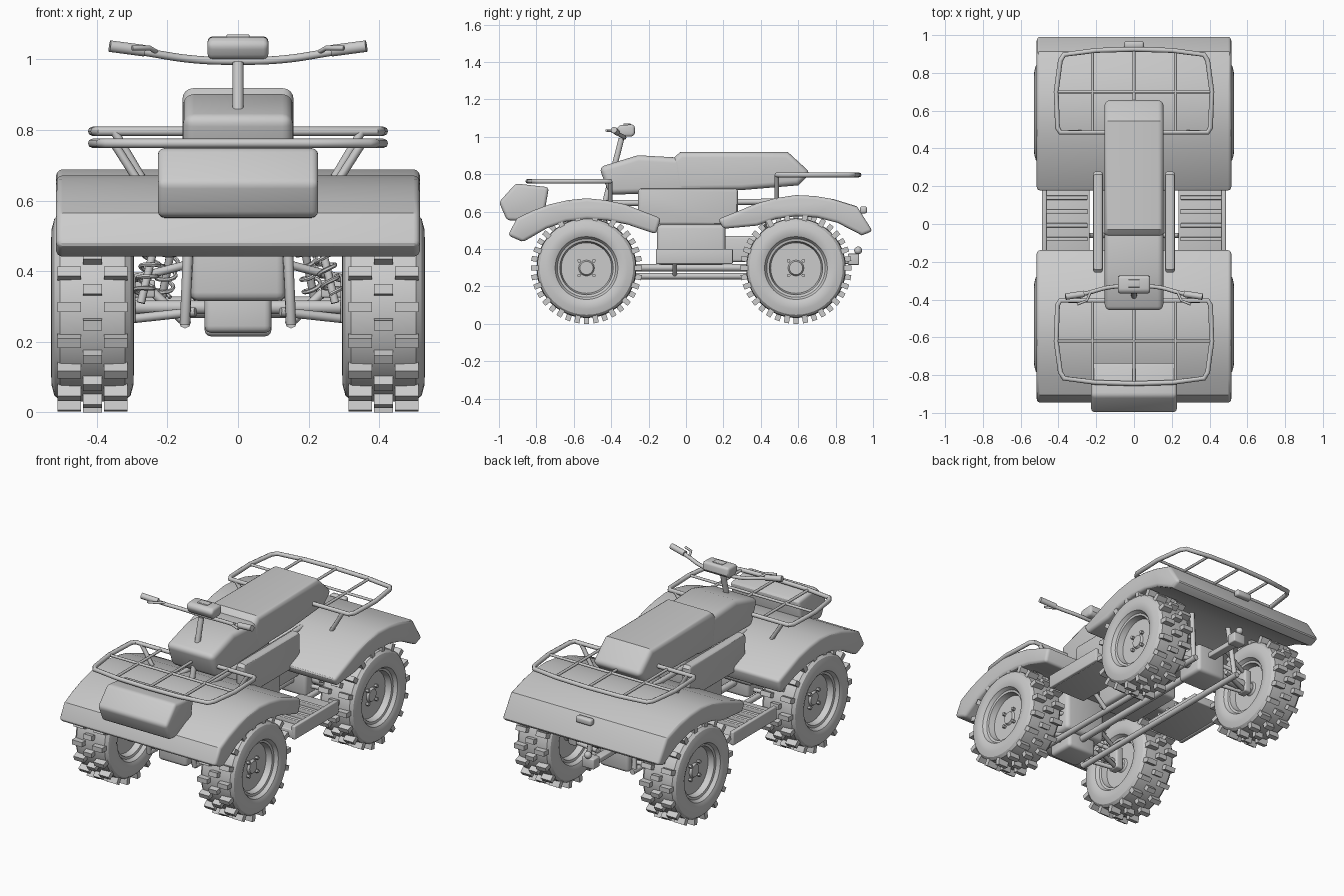
import bpy, bmesh, math
from mathutils import Matrix, Vector

if "Cube" in bpy.data.objects:
    bpy.data.objects.remove(bpy.data.objects["Cube"])

grey = bpy.data.materials.new("light_grey")
grey.diffuse_color = (0.6, 0.6, 0.6, 1)
grey.use_nodes = True
grey.node_tree.nodes["Principled BSDF"].inputs["Base Color"].default_value = grey.diffuse_color


def finish(ob, bevel=0, segs=3, angle=35):
    """Material, optional bevel and smooth shading."""
    ob.data.materials.clear()
    ob.data.materials.append(grey)
    bpy.ops.object.select_all(action='DESELECT')
    ob.select_set(True)
    bpy.context.view_layer.objects.active = ob
    if bevel:
        m = ob.modifiers.new("bevel", 'BEVEL')
        m.width, m.segments = bevel, segs
        m.limit_method, m.angle_limit = 'ANGLE', math.radians(50)
        bpy.ops.object.modifier_apply(modifier=m.name)
    bpy.ops.object.shade_smooth_by_angle(angle=math.radians(angle))
    return ob


def from_bmesh(name, bm, **kw):
    bmesh.ops.recalc_face_normals(bm, faces=bm.faces)
    me = bpy.data.meshes.new(name)
    bm.to_mesh(me)
    bm.free()
    ob = bpy.data.objects.new(name, me)
    bpy.context.collection.objects.link(ob)
    return finish(ob, **kw)


def plate(name, x0, x1, yz, bevel=0.015, segs=3, angle=30):
    """Side profile (y, z) extruded from x0 to x1."""
    bm = bmesh.new()
    f = bm.faces.new([bm.verts.new((x0, y, z)) for y, z in yz])
    r = bmesh.ops.extrude_face_region(bm, geom=[f])
    bmesh.ops.translate(bm, vec=(x1 - x0, 0, 0),
                        verts=[v for v in r['geom'] if isinstance(v, bmesh.types.BMVert)])
    return from_bmesh(name, bm, bevel=bevel, segs=segs, angle=angle)


def box(name, x, y, z, bevel=0.01):
    """Box from (min, max) ranges."""
    return plate(name, x[0], x[1], [(y[0], z[0]), (y[1], z[0]), (y[1], z[1]), (y[0], z[1])], bevel)


def tube(name, pts, r, cyclic=False, smooth=False, res=2):
    cu = bpy.data.curves.new(name, 'CURVE')
    cu.dimensions = '3D'
    cu.bevel_depth, cu.bevel_resolution, cu.use_fill_caps = r, res, True
    if smooth:
        cu.resolution_u = 6
        sp = cu.splines.new('BEZIER')
        sp.bezier_points.add(len(pts) - 1)
        for b, p in zip(sp.bezier_points, pts):
            b.co = p
            b.handle_left_type = b.handle_right_type = 'AUTO'
    else:
        sp = cu.splines.new('POLY')
        sp.points.add(len(pts) - 1)
        for q, p in zip(sp.points, pts):
            q.co = (*p, 1)
    sp.use_cyclic_u = cyclic
    ob = bpy.data.objects.new(name, cu)
    bpy.context.collection.objects.link(ob)
    bpy.ops.object.select_all(action='DESELECT')
    ob.select_set(True)
    bpy.context.view_layer.objects.active = ob
    bpy.ops.object.convert(target='MESH')
    return finish(bpy.context.object, angle=50)


# ---- wheels: lathed tyre and rim, tread blocks, wheel nuts
SECTION = [(.062, 0), (.062, .035), (.05, .042), (.05, .135), (.085, .143), (.088, .156),
           (.108, .168), (.117, .19), (.116, .22), (.108, .25), (.092, .264), (.05, .267)]


def wheel(name, side, y):
    c = Matrix.Translation((side * .412, y, .298))
    bm = bmesh.new()
    prof = SECTION + [(-u, r) for u, r in reversed(SECTION)]
    vs = [bm.verts.new((u, 0, r)) for u, r in prof]
    es = [bm.edges.new(p) for p in zip(vs, vs[1:])]
    bmesh.ops.spin(bm, geom=vs + es, axis=(1, 0, 0), cent=(0, 0, 0), steps=48, angle=2 * math.pi)
    bmesh.ops.remove_doubles(bm, verts=bm.verts, dist=1e-4)
    bm.transform(c)
    from_bmesh(name + "_tyre_and_rim", bm, angle=30)
    bm = bmesh.new()
    for i in range(36):
        blocks = [(0, .054)] if i % 2 else [(-.066, .066), (.066, .066)]
        for u, w in blocks:
            m = (c @ Matrix.Rotation(math.radians(10 * i), 4, 'X')
                 @ Matrix.Translation((u, .27, 0)) @ Matrix.Diagonal((w, .056, .028, 1)))
            bmesh.ops.create_cube(bm, size=1, matrix=m)
    from_bmesh(name + "_tread_blocks", bm)
    bm = bmesh.new()
    for i in range(4):
        a = math.radians(45 + 90 * i)
        m = (c @ Matrix.Translation((side * .055, .056 * math.cos(a), .056 * math.sin(a)))
             @ Matrix.Rotation(math.pi / 2, 4, 'Y'))
        bmesh.ops.create_cone(bm, segments=6, radius1=.01, radius2=.01, depth=.025,
                              cap_ends=True, matrix=m)
    from_bmesh(name + "_nuts", bm)


FY, RY = -.532, .588
for s, side in ((1, "right"), (-1, "left")):
    wheel("front_" + side + "_wheel", s, FY)
    wheel("rear_" + side + "_wheel", s, RY)

# ---- fenders and body
plate("front_fender", -.515, .515,
      [(-.952, .473), (-.904, .564), (-.82, .605), (-.727, .639), (-.63, .661), (-.53, .671),
       (-.43, .661), (-.326, .639), (-.134, .564), (-.16, .479), (-.31, .53), (-.42, .552),
       (-.53, .559), (-.64, .546), (-.743, .511), (-.872, .437)], .018)
plate("rear_fender", -.515, .515,
      [(.171, .559), (.38, .644), (.48, .672), (.588, .688), (.69, .683), (.79, .666),
       (.914, .628), (.998, .495), (.94, .473), (.81, .54), (.7, .568), (.588, .575),
       (.48, .56), (.38, .525), (.2, .508)], .018)
plate("front_case", -.227, .227, [(-1, .65), (-.91, .75), (-.733, .73), (-.765, .545),
                                  (-.957, .553)], .018)
plate("fuel_tank", -.155, .155, [(-.465, .837), (-.257, .901), (-.064, .89), (.1, .88),
                                 (.1, .705), (-.41, .69)], .03, 4)
plate("seat", -.157, .157, [(-.075, .88), (-.03, .918), (.545, .918), (.668, .805), (.6, .74),
                            (.3, .715), (-.05, .71)], .03, 4)
box("tail_light", (-.052, .052), (.93, .968), (.59, .628), .012)

# ---- engine and drivetrain
box("engine", (-.135, .135), (-.155, .21), (.315, .53), .02)
box("engine_top", (-.1, .1), (-.12, .16), (.52, .72), .02)
box("front_cowl", (-.135, .135), (-.66, -.42), (.315, .57), .025)
box("front_differential", (-.095, .095), (-.62, -.45), (.225, .36), .02)
box("rear_differential", (-.095, .095), (.5, .68), (.215, .39), .02)
box("swing_arm", (-.05, .05), (.2, .52), (.33, .47), .015)
tube("front_axle", [(-.37, FY, .298), (.37, FY, .298)], .02, res=3)
tube("rear_axle", [(-.37, RY, .298), (.37, RY, .298)], .032, res=3)
tube("drive_shaft", [(0, -.5, .3), (0, .55, .3)], .02)

# ---- tow hitch
box("hitch_bar", (-.025, .025), (.66, .88), (.32, .35), .005)
box("hitch_plate", (-.04, .04), (.865, .925), (.315, .375), .006)
bm = bmesh.new()
bmesh.ops.create_uvsphere(bm, u_segments=16, v_segments=10, radius=.021,
                          matrix=Matrix.Translation((0, .92, .392)))
from_bmesh("hitch_ball", bm)


def spring(name, a, b):
    """Coil spring with a damper rod between two points."""
    a, b = Vector(a), Vector(b)
    q = (b - a).to_track_quat('Z', 'Y')
    n = 72
    pts = [a.lerp(b, .1 + .8 * i / n) + q @ Vector((.026 * math.cos(i * math.pi / 6),
           .026 * math.sin(i * math.pi / 6), 0)) for i in range(n + 1)]
    tube(name + "_coil", pts, .006, res=1)
    tube(name + "_damper", [a, b], .012)


for s, side in ((1, "right"), (-1, "left")):
    # side panels and footboards
    plate(side + "_side_panel", s * .164, s * .217,
          [(-.257, .71), (-.24, .727), (.262, .727), (.278, .71), (.278, .6), (.2, .53),
           (-.16, .53), (-.257, .6)], .015)
    box(side + "_footboard", sorted((s * .235, s * .485)), (-.16, .25), (.325, .375), .006)
    box(side + "_footboard_edge", sorted((s * .462, s * .487)), (-.16, .25), (.32, .4), .006)
    for i in range(4):
        y = -.08 + .073 * i
        box(side + "_foot_slat", sorted((s * .245, s * .465)), (y - .011, y + .011), (.36, .396), .004)
    tube(side + "_footboard_post", [(s * .24, -.06, .34), (s * .15, -.06, .255)], .013)
    # frame tubes
    tube(side + "_lower_rail", [(s * .15, -.62, .255), (s * .15, .72, .255)], .017)
    tube(side + "_front_upright", [(s * .15, -.62, .25), (s * .142, -.66, .44), (s * .13, -.62, .6)], .015)
    tube(side + "_rear_upright", [(s * .15, .7, .255), (s * .13, .66, .6)], .015)
    tube(side + "_upper_rail", [(s * .1, -.5, .645), (s * .1, .7, .655)], .016)
    # suspension
    for y, end in ((FY, "front"), (RY, "rear")):
        for d in (-.07, .07):
            tube(f"{end}_{side}_lower_arm", [(s * .33, y, .262), (s * .12, y + d, .285)], .013)
            tube(f"{end}_{side}_upper_arm", [(s * .33, y, .37), (s * .12, y + d, .425)], .012)
        box(f"{end}_{side}_hub_carrier", sorted((s * .29, s * .34)), (y - .035, y + .035), (.25, .39), .01)
    spring("front_" + side + "_shock", (s * .275, FY - .05, .31), (s * .215, FY - .03, .56))
    spring("rear_" + side + "_shock", (s * .22, RY - .06, .3), (s * .17, RY - .16, .56))
    # grips and brake levers
    tube(side + "_grip", [(s * .363, -.385, 1.037), (s * .265, -.37, 1.024)], .017, res=3)
    tube(side + "_lever", [(s * .23, -.36, 1.02), (s * .25, -.405, 1.032), (s * .3, -.425, 1.032)], .007)
    # rack supports
    tube(side + "_front_rack_post", [(s * .35, -.405, .76), (s * .27, -.405, .635)], .012)
    tube(side + "_rear_rack_post", [(s * .35, .485, .795), (s * .27, .485, .66)], .012)


# ---- luggage racks
def rack(name, y0, d, z):
    half = [(.39, 0), (.405, .025), (.412, .215), (.39, .38), (.37, .412), (.2, .434)]
    loop = half + [(0, .44)] + [(-x, y) for x, y in reversed(half)]
    tube(name + "_frame", [(x, y0 + d * y, z) for x, y in loop], .013, cyclic=True)
    for x, e in ((-.22, .431), (0, .44), (.22, .431)):
        tube(name + "_long_bar", [(x, y0, z), (x, y0 + d * e, z)], .008)
    tube(name + "_cross_bar", [(-.41, y0 + d * .215, z), (.41, y0 + d * .215, z)], .008)


rack("front_rack", -.405, -1, .762)
rack("rear_rack", .485, 1, .796)

# ---- steering
tube("steering_stem", [(0, -.43, .66), (0, -.345, .99)], .016, res=3)
tube("handlebar", [(-.35, -.383, 1.035), (-.25, -.366, 1.018), (-.13, -.335, 1.0), (0, -.33, .995),
                   (.13, -.335, 1.0), (.25, -.366, 1.018), (.35, -.383, 1.035)], .011, smooth=True)
plate("instrument_pod", -.086, .086, [(-.372, 1.04), (-.355, 1.063), (-.275, 1.065),
                                      (-.272, 1.02), (-.285, 1.0), (-.35, 1.0)], .016)
box("pod_cap", (-.033, .033), (-.335, -.295), (1.055, 1.07), .004)
